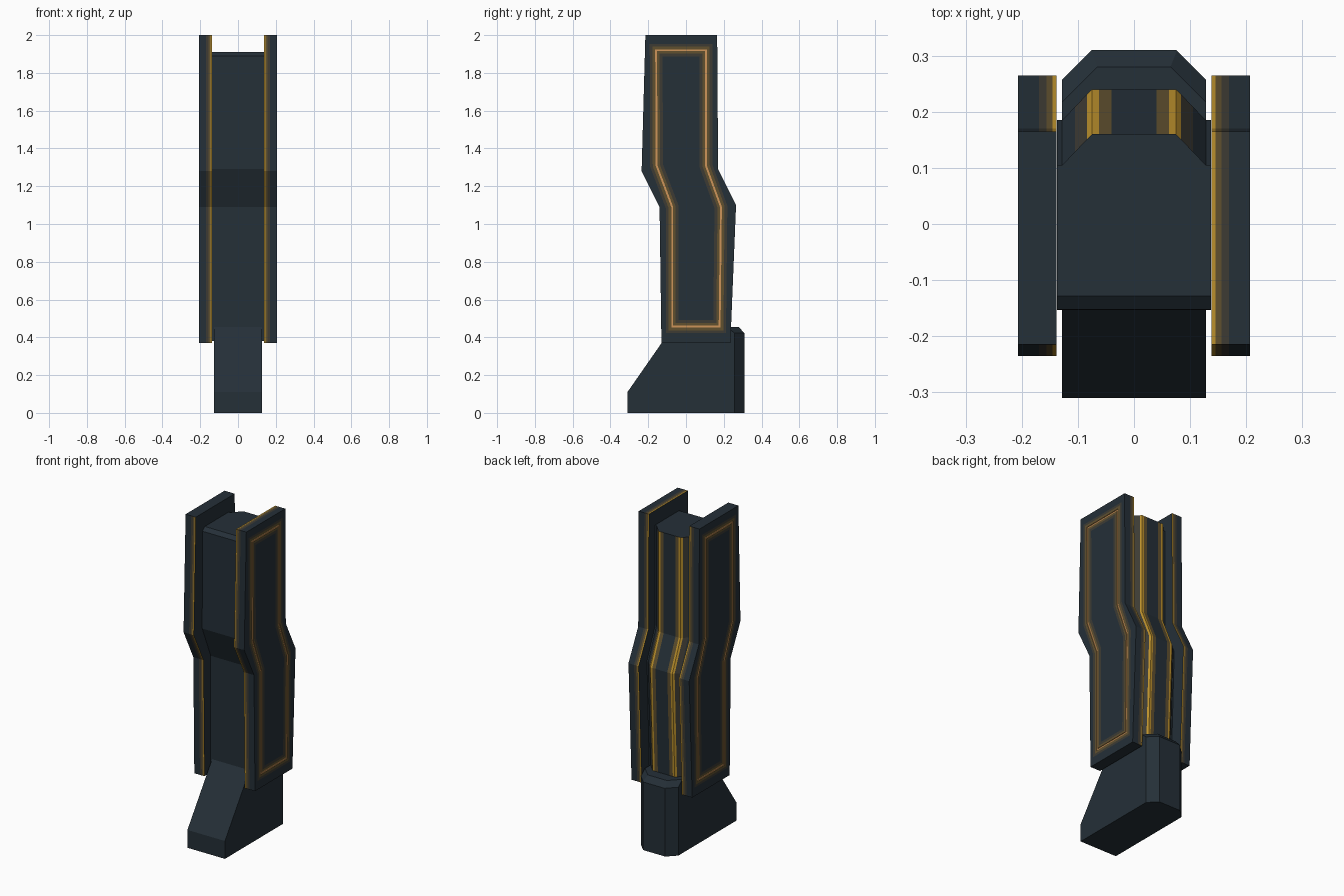
import bpy, bmesh
from mathutils import Vector

if "Cube" in bpy.data.objects:
    bpy.data.objects.remove(bpy.data.objects["Cube"])


def material(name, rgb):
    m = bpy.data.materials.new(name)
    m.diffuse_color = (*rgb, 1)
    m.use_nodes = True
    m.node_tree.nodes["Principled BSDF"].inputs["Base Color"].default_value = m.diffuse_color
    return m


MATS = [material("dark slate", (0.018, 0.029, 0.039)),
        material("dim olive", (0.047, 0.044, 0.034)),
        material("dull gold", (0.115, 0.080, 0.028)),
        material("bright gold", (0.50, 0.28, 0.025)),
        material("orange line", (0.62, 0.30, 0.10))]
BASE, DIM, DULL, GOLD, LINE = range(5)


def loft(name, rings, bands, cap_start=True, cap_end=True):
    """Skin closed rings of points; bands(i, j) gives the material of each face."""
    bm = bmesh.new()
    vs = [[bm.verts.new(p) for p in ring] for ring in rings]
    n = len(rings[0])
    for i in range(len(vs) - 1):
        for j in range(n):
            k = (j + 1) % n
            f = bm.faces.new((vs[i][j], vs[i][k], vs[i + 1][k], vs[i + 1][j]))
            f.material_index = bands(i, j)
    if cap_start:
        bm.faces.new(vs[0][::-1])
    if cap_end:
        bm.faces.new(vs[-1])
    return finish(name, bm)


def finish(name, bm):
    bmesh.ops.recalc_face_normals(bm, faces=bm.faces)
    me = bpy.data.meshes.new(name)
    bm.to_mesh(me)
    bm.free()
    for m in MATS:
        me.materials.append(m)
    ob = bpy.data.objects.new(name, me)
    bpy.context.collection.objects.link(ob)
    return ob


def offset(loop, d):
    """Mitred outward offset of a counter-clockwise (y, z) loop."""
    out = []
    for i, p in enumerate(loop):
        p = Vector(p)
        a = (p - Vector(loop[i - 1])).normalized()
        b = (Vector(loop[(i + 1) % len(loop)]) - p).normalized()
        na, nb = Vector((a.y, -a.x)), Vector((b.y, -b.x))
        out.append(tuple(p + (na + nb) * d / (1 + na.dot(nb))))
    return out


def at_x(loop, x):
    return [(x, y, z) for y, z in loop]


# Side plates: cranked slab, glowing inner rim, inlaid line on the outer face
plate = [(-.13, .37), (.235, .37), (.265, 1.10), (.17, 1.29),
         (.165, 2), (-.215, 2), (-.235, 1.28), (-.14, 1.09)]
line = [(-.073, .457), (.178, .457), (.185, 1.09), (.105, 1.31),
        (.105, 1.92), (-.158, 1.92), (-.156, 1.31), (-.073, 1.09)]
rim_x = [.138, .145, .156, .169, .207]
inlay = [(.034, .207), (.020, .207), (.005, .207), (.005, .203),
         (-.005, .203), (-.005, .207), (-.018, .207), (-.034, .207)]
colours = [GOLD, DULL, DIM, BASE, BASE, DIM, DULL, LINE, LINE, LINE, DULL, DIM]

for side, s in (("right", 1), ("left", -1)):
    rings = [at_x(plate, s * x) for x in rim_x]
    rings += [at_x(offset(line, d), s * x) for d, x in inlay]

    def bands(i, j):
        plain_end = i < 4 and (j == 0 or (j == 4 and s < 0))
        return BASE if plain_end else colours[i]
    loft(side + "_side_plate", rings, bands)

# Core slab between the plates, bevelled along its top front edge
slab = [(-.07, .38), (.16, .38), (.185, 1.10), (.105, 1.29), (.105, 1.91),
        (-.128, 1.91), (-.152, 1.89), (-.153, 1.29), (-.07, 1.09)]
loft("core_slab", [at_x(slab, -.137), at_x(slab, .137)], lambda i, j: BASE)

# Rear spine: chamfered section following the crank, gold along the ridges
half = [(.128, -.15), (.128, -.055), (.105, -.031), (.084, -.009),
        (.075, 0), (.062, 0), (.040, 0)]
section = half + [(-x, y) for x, y in reversed(half)]
half_mats = [BASE, BASE, DIM, GOLD, GOLD, DULL]
spine_mats = half_mats + [BASE] + half_mats[::-1] + [BASE]
levels = [(.40, .215), (1.10, .24), (1.29, .16), (1.91, .16)]
loft("rear_spine", [[(x, yb + y, z) for x, y in section] for z, yb in levels],
     lambda i, j: spine_mats[j])

# Foot: wedge block with chamfered rear corners
foot_profile = [(-.31, 0), (.31, 0), (.31, .42), (.28, .455), (-.07, .455), (-.31, .11)]
foot = loft("foot", [at_x(foot_profile, -.128), at_x(foot_profile, .128)],
            lambda i, j: BASE)
bm = bmesh.new()
bm.from_mesh(foot.data)
for s in (1, -1):
    for co, no in (((s * .075, .31, 0), (s, 1, 0)),
                   ((s * .065, .28, .455), (s, 1, 1.2))):
        cut = bmesh.ops.bisect_plane(bm, geom=bm.verts[:] + bm.edges[:] + bm.faces[:],
                                     plane_co=co, plane_no=Vector(no).normalized(),
                                     clear_outer=True)
        edges = [e for e in cut["geom_cut"] if isinstance(e, bmesh.types.BMEdge)]
        bmesh.ops.contextual_create(bm, geom=edges)
bmesh.ops.recalc_face_normals(bm, faces=bm.faces)
bm.to_mesh(foot.data)
bm.free()
